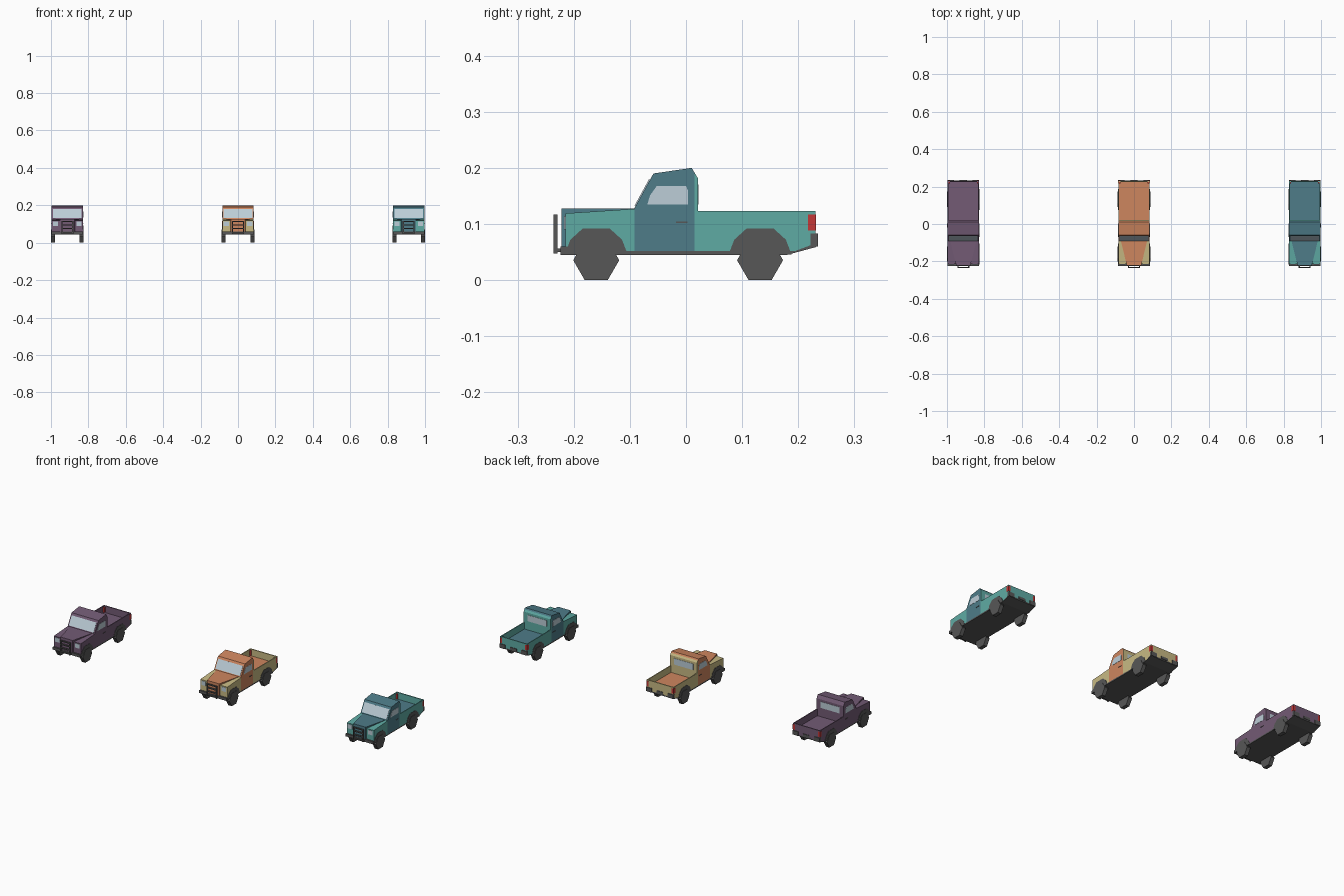
import bpy, bmesh, math

if "Cube" in bpy.data.objects:
    bpy.data.objects.remove(bpy.data.objects["Cube"])


def material(name, hexcode):
    rgb = [int(hexcode[i:i + 2], 16) / 255 for i in (0, 2, 4)]
    lin = [c / 12.92 if c <= 0.04045 else ((c + 0.055) / 1.055) ** 2.4 for c in rgb]
    m = bpy.data.materials.new(name)
    m.diffuse_color = (*lin, 1)
    m.use_nodes = True
    m.node_tree.nodes["Principled BSDF"].inputs["Base Color"].default_value = m.diffuse_color
    return m


PURPLE = material("purple", "735B75")
ORANGE = material("orange", "CE865F")
KHAKI = material("khaki", "C8BA84")
BLUE = material("slate blue", "4E7C89")
TEAL = material("teal", "5FABA4")
GLASS = material("pale glass", "BCCDD7")
GREY = material("dark grey", "575757")
RED = material("red", "C43737")

W = 0.084  # half width of the body


def prism(name, pts, a, b, mat, ox, axis="x"):
    """Extrude a profile: (y, z) points along x, or (x, y) points along z."""
    bm = bmesh.new()
    rings = []
    for d in (a, b):
        rings.append([bm.verts.new((d, p, q) if axis == "x" else (p, q, d)) for p, q in pts])
    n = len(pts)
    bm.faces.new(rings[0])
    bm.faces.new(rings[1])
    for i in range(n):
        j = (i + 1) % n
        bm.faces.new((rings[0][i], rings[0][j], rings[1][j], rings[1][i]))
    bmesh.ops.recalc_face_normals(bm, faces=bm.faces)
    me = bpy.data.meshes.new(name)
    bm.to_mesh(me)
    bm.free()
    me.materials.append(mat)
    ob = bpy.data.objects.new(name, me)
    ob.location.x = ox
    bpy.context.collection.objects.link(ob)
    return ob


def box(name, x0, x1, y0, y1, z0, z1, mat, ox):
    return prism(name, [(y0, z0), (y1, z0), (y1, z1), (y0, z1)], x0, x1, mat, ox)


def truck(tag, ox, main, second):
    # chassis, rising toward the tail
    prism(f"{tag} chassis", [(-0.222, 0.045), (0.18, 0.045), (0.232, 0.059), (0.232, 0.066),
                             (0.195, 0.052), (-0.222, 0.052)], -W, W, GREY, ox)
    # cab with sloped windscreen, and its back wall
    prism(f"{tag} cab", [(-0.092, 0.051), (0.015, 0.051), (0.015, 0.192), (0.01, 0.2),
                         (-0.058, 0.19), (-0.092, 0.128)], -W, W, main, ox)
    prism(f"{tag} cab back", [(0.015, 0.051), (0.021, 0.051), (0.021, 0.182), (0.015, 0.192)],
          -W, W, second, ox)
    # front wings and tapered hood
    prism(f"{tag} front wings", [(-0.215, 0.051), (-0.092, 0.051), (-0.092, 0.127), (-0.215, 0.119)],
          -W, W, second, ox)
    prism(f"{tag} hood", [(-0.07, -0.091), (0.07, -0.091), (0.038, -0.222), (-0.038, -0.222)],
          0.055, 0.128, main, ox, "z")
    # open bed
    prism(f"{tag} bed floor", [(0.021, 0.051), (0.195, 0.051), (0.226, 0.064), (0.226, 0.085),
                               (0.021, 0.085)], -W + 0.004, W - 0.004, main, ox)
    box(f"{tag} tailgate", -W, W, 0.225, 0.231, 0.064, 0.123, second, ox)
    # windscreen and rear window plates
    ny, nz = -0.877 * 0.002, 0.481 * 0.002
    lo, hi = [(-0.092 + 0.034 * t, 0.128 + 0.062 * t) for t in (0.06, 0.82)]
    prism(f"{tag} windscreen", [lo, hi, (hi[0] + ny, hi[1] + nz), (lo[0] + ny, lo[1] + nz)],
          -0.077, 0.077, GLASS, ox)
    box(f"{tag} rear window", -0.06, 0.06, 0.02, 0.0225, 0.135, 0.17, GLASS, ox)
    # front bumper and grille guard
    box(f"{tag} front bumper", -W - 0.001, W + 0.001, -0.224, -0.2, 0.045, 0.06, GREY, ox)
    for z in (0.05, 0.072, 0.092, 0.111):
        box(f"{tag} guard bar", -0.032, 0.032, -0.236, -0.229, z, z + 0.006, GREY, ox)
    # number plate holder at the rear
    box(f"{tag} rear plate", -0.02, 0.02, 0.23, 0.234, 0.066, 0.08, GREY, ox)

    for s, side in ((-1, "left"), (1, "right")):
        def pair(name, pts, a, b, mat):
            prism(f"{tag} {side} {name}", pts, s * a, s * b, mat, ox)

        def block(name, a, b, y0, y1, z0, z1, mat):
            box(f"{tag} {side} {name}", s * a, s * b, y0, y1, z0, z1, mat, ox)

        pair("bed side", [(0.021, 0.051), (0.195, 0.051), (0.23, 0.065), (0.23, 0.123),
                          (0.021, 0.123)], W - 0.005, W, second)
        pair("side window", [(-0.069, 0.135), (-0.064, 0.151), (-0.052, 0.168), (0.0, 0.168),
                             (0.004, 0.158), (0.004, 0.135)], W - 0.001, W + 0.0012, GLASS)
        block("door handle", W - 0.001, W + 0.002, -0.018, 0.003, 0.1015, 0.1045, GREY)
        block("tail light", W - 0.012, W + 0.001, 0.217, 0.232, 0.088, 0.117, RED)
        block("headlight", 0.049, 0.077, -0.217, -0.214, 0.09, 0.114, GLASS)
        block("guard post", 0.026, 0.032, -0.2365, -0.229, 0.047, 0.117, GREY)
        block("guard mount", 0.026, 0.032, -0.23, -0.22, 0.05, 0.056, GREY)
        block("rear bumper", 0.05, W + 0.001, 0.222, 0.235, 0.06, 0.083, GREY)
        # wheels and their arches
        for y, end in ((-0.16, "front"), (0.132, "rear")):
            arch = [(-0.056, 0.046), (-0.046, 0.072), (-0.024, 0.092), (0.024, 0.092),
                    (0.046, 0.072), (0.056, 0.046)]
            pair(f"{end} arch", [(y + p, q) for p, q in arch], W - 0.004, W + 0.0015, GREY)
            hexagon = [(y + 0.041 * math.cos(k * math.pi / 3),
                        0.0355 + 0.041 * math.sin(k * math.pi / 3)) for k in range(6)]
            pair(f"{end} wheel", hexagon, 0.066, 0.0875, GREY)


# three trucks in a row
truck("purple truck", -0.9125, PURPLE, PURPLE)
truck("orange truck", 0.0, ORANGE, KHAKI)
truck("teal truck", 0.9125, BLUE, TEAL)
